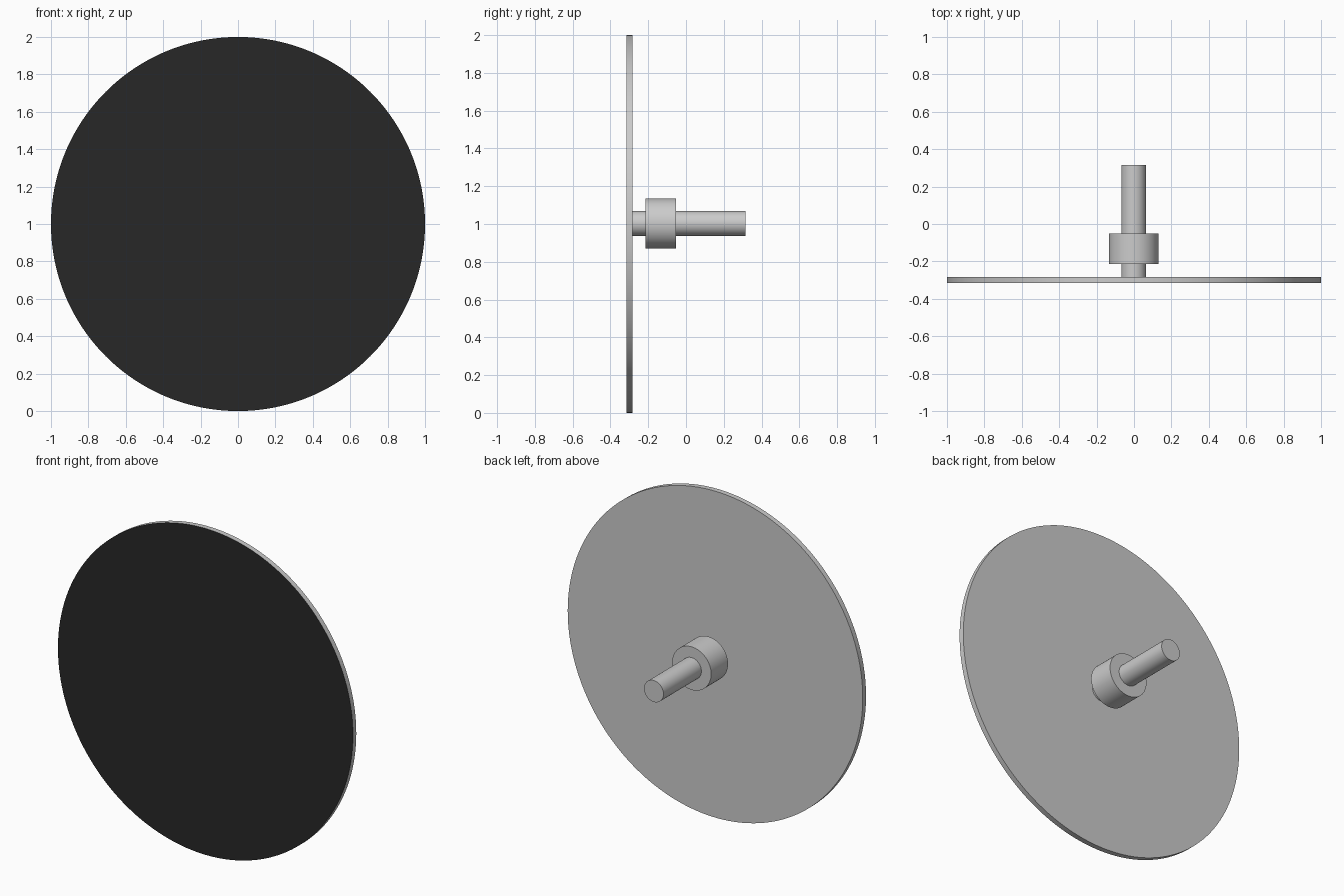
import bpy
from math import radians

if "Cube" in bpy.data.objects:
    bpy.data.objects.remove(bpy.data.objects["Cube"])

CX, CZ = -0.002, 1.003   # shaft axis


def rod(name, radius, y0, y1, x=CX, z=CZ, sides=96):
    """Smooth-sided cylinder running along y."""
    bpy.ops.mesh.primitive_cylinder_add(
        vertices=sides, radius=radius, depth=y1 - y0,
        location=(x, (y0 + y1) / 2, z), rotation=(radians(90), 0, 0))
    ob = bpy.context.object
    ob.name = name
    bpy.ops.object.transform_apply(location=False, rotation=True, scale=True)
    bpy.ops.object.shade_smooth_by_angle(angle=radians(30))
    return ob


# Thin round plate with a black front face
disc = rod("disc", 1.0, -0.315, -0.283, x=0, z=1.0, sides=192)
grey = bpy.data.materials.new("plain_grey")
grey.diffuse_color = (0.8, 0.8, 0.8, 1)
grey.use_nodes = True
grey.node_tree.nodes["Principled BSDF"].inputs["Base Color"].default_value = grey.diffuse_color
black = bpy.data.materials.new("black_face")
black.diffuse_color = (0.02, 0.02, 0.02, 1)
black.use_nodes = True
black.node_tree.nodes["Principled BSDF"].inputs["Base Color"].default_value = black.diffuse_color
disc.data.materials.append(grey)
disc.data.materials.append(black)
for face in disc.data.polygons:
    face.material_index = 1 if face.normal.y < -0.9 else 0

# Shaft from the back of the plate, with a collar around it
rod("shaft", 0.066, -0.284, 0.315)
rod("collar", 0.132, -0.215, -0.052)
